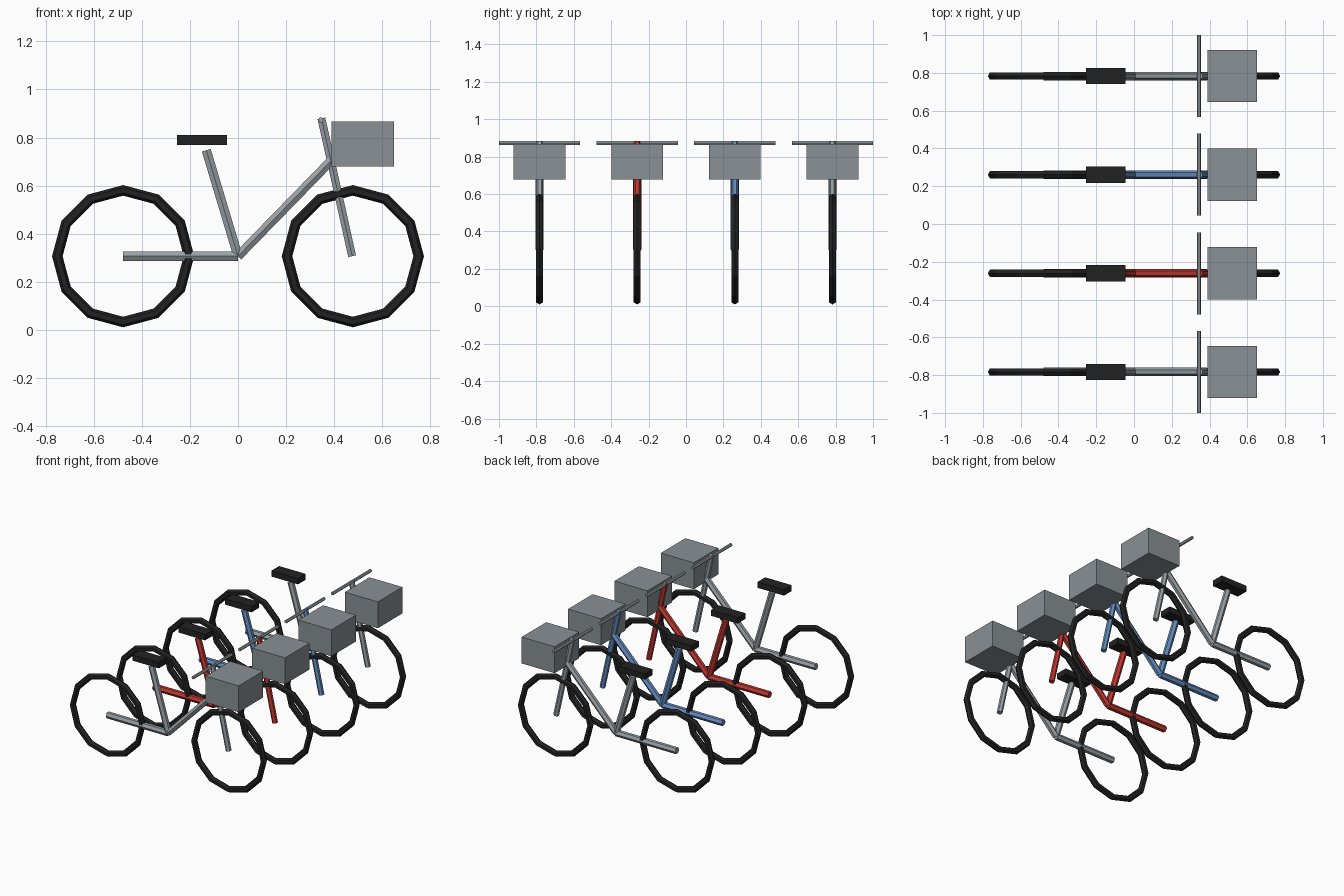
import bpy, bmesh, math
from mathutils import Vector, Matrix

old = bpy.data.objects.get("Cube")
if old:
    bpy.data.objects.remove(old, do_unlink=True)


def material(name, rgb):
    m = bpy.data.materials.new(name)
    m.use_nodes = True
    m.diffuse_color = (*rgb, 1)
    m.node_tree.nodes["Principled BSDF"].inputs["Base Color"].default_value = (*rgb, 1)
    return m


silver = material("silver paint", (0.32, 0.36, 0.39))
red = material("red paint", (0.53, 0.04, 0.03))
blue = material("blue paint", (0.13, 0.27, 0.53))
black = material("black rubber", (0.016, 0.016, 0.016))
grey = material("basket grey", (0.25, 0.28, 0.30))


def finish(bm, name, mat):
    bmesh.ops.recalc_face_normals(bm, faces=bm.faces)
    mesh = bpy.data.meshes.new(name)
    bm.to_mesh(mesh)
    bm.free()
    mesh.materials.append(mat)
    ob = bpy.data.objects.new(name, mesh)
    bpy.context.collection.objects.link(ob)
    return ob


def tube(name, start, end, radius, mat):
    """Six-sided bar between two points, with a ridge facing sideways."""
    a, b = Vector(start), Vector(end)
    axis = (b - a).normalized()
    side = Vector((1, 0, 0)) if abs(axis.y) > 0.9 else Vector((0, 1, 0))
    frame = Matrix((side, axis.cross(side), axis)).transposed().to_4x4()
    bm = bmesh.new()
    bmesh.ops.create_cone(bm, cap_ends=True, segments=6, radius1=radius, radius2=radius,
                          depth=(b - a).length,
                          matrix=Matrix.Translation((a + b) / 2) @ frame @ Matrix.Rotation(math.pi / 2, 4, "Z"))
    # Turn the ridge to the side whichever way the primitive starts
    ridge = max(abs((v.co - (a + b) / 2).dot(side)) for v in bm.verts)
    if ridge < radius * 0.95:
        bmesh.ops.rotate(bm, verts=bm.verts, cent=(a + b) / 2,
                         matrix=Matrix.Rotation(math.pi / 6, 3, axis))
    return finish(bm, name, mat)


def box(name, center, size, mat):
    bm = bmesh.new()
    bmesh.ops.create_cube(bm, size=1, matrix=Matrix.Translation(center) @ Matrix.Diagonal((*size, 1)))
    return finish(bm, name, mat)


def tyre(name, center, major, minor, mat, around=12, sides=6):
    """Faceted ring standing in the xz plane."""
    bm = bmesh.new()
    rings = []
    for i in range(around):
        u = math.tau * i / around
        ring = []
        for j in range(sides):
            v = math.tau * j / sides
            r = major + minor * math.cos(v)
            ring.append(bm.verts.new(Vector(center) + Vector(
                (r * math.cos(u), minor * math.sin(v), r * math.sin(u)))))
        rings.append(ring)
    for i in range(around):
        p, q = rings[i], rings[(i + 1) % around]
        for j in range(sides):
            k = (j + 1) % sides
            bm.faces.new((p[j], q[j], q[k], p[k]))
    return finish(bm, name, mat)


AXLE = 0.306
SPACING = 0.522


def bicycle(number, y, paint):
    def part(name):
        return f"{name}_{number}"

    # Wheels
    for side, x in (("rear", -0.478), ("front", 0.478)):
        tyre(part(side + "_tyre"), (x, y, AXLE), 0.274, 0.022, black)
    # Painted frame and fork
    crank = (0, y, AXLE)
    tube(part("chain_stay"), (-0.478, y, AXLE), crank, 0.023, paint)
    tube(part("seat_tube"), crank, (-0.132, y, 0.747), 0.022, paint)
    tube(part("down_tube"), crank, (0.387, y, 0.703), 0.022, paint)
    tube(part("fork"), (0.475, y, AXLE), (0.347, y, 0.88), 0.019, paint)
    # Handlebar, saddle and basket
    tube(part("handlebar"), (0.345, y - 0.217, 0.873), (0.345, y + 0.217, 0.873), 0.011, silver)
    box(part("saddle"), (-0.15, y, 0.79), (0.208, 0.086, 0.042), black)
    box(part("basket"), (0.52, y, 0.773), (0.26, 0.276, 0.188), grey)


# Parked row, evenly spaced from front to back
for i, paint in enumerate((silver, red, blue, silver)):
    bicycle(i + 1, (i - 1.5) * SPACING, paint)
